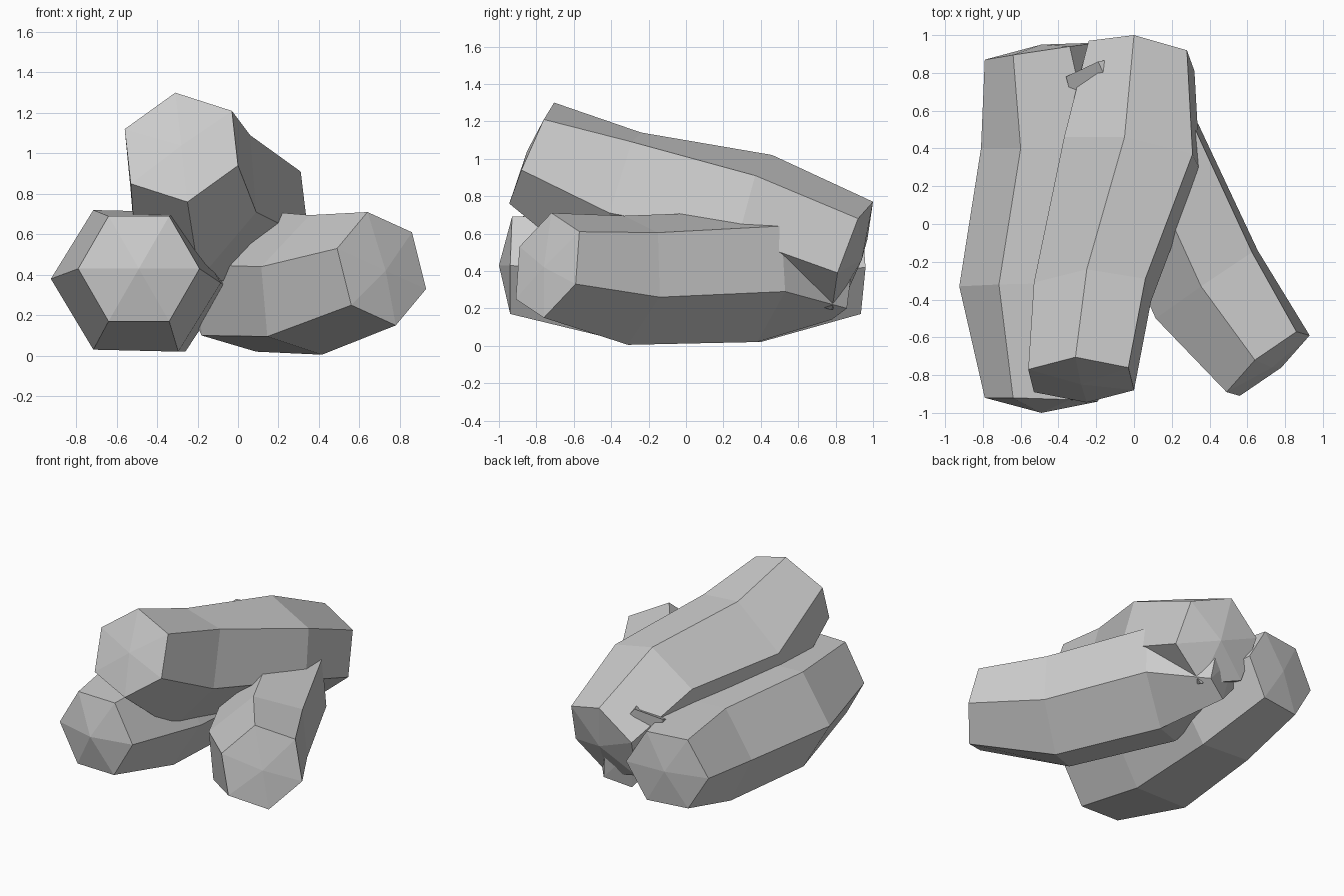
import bpy, bmesh
from mathutils import Vector as V

if "Cube" in bpy.data.objects:
    bpy.data.objects.remove(bpy.data.objects["Cube"])


def log(name, rings, front_tip, back_tip):
    """Six-sided log lofted through rings (centre, corner 0, corner 1), with slightly domed ends."""
    bm = bmesh.new()
    loops = []
    for centre, a, b in rings:
        c, a, b = V(centre), V(a), V(b)
        spokes = [a, b, b - a, -a, -b, a - b]
        loops.append([bm.verts.new(c + s) for s in spokes])
    for lo, hi in zip(loops, loops[1:]):
        for i in range(6):
            j = (i + 1) % 6
            bm.faces.new((lo[i], lo[j], hi[j], hi[i]))
    for tip, loop in ((front_tip, loops[0]), (back_tip, loops[-1])):
        t = bm.verts.new(tip)
        for i in range(6):
            bm.faces.new((loop[i], loop[(i + 1) % 6], t))
    bmesh.ops.recalc_face_normals(bm, faces=bm.faces)
    me = bpy.data.meshes.new(name)
    bm.to_mesh(me)
    bm.free()
    bpy.context.collection.objects.link(bpy.data.objects.new(name, me))


# Left log lying along y
log("left_log", [
    ((-.49, -.93, .43), (-.30, .01, 0), (-.15, .01, .26)),
    ((-.505, -.32, .37), (-.42, -.01, .01), (-.21, 0, .35)),
    ((-.43, .40, .36), (-.38, 0, .02), (-.17, 0, .34)),
    ((-.49, .915, .42), (-.30, -.045, 0), (-.15, -.02, .25)),
], (-.49, -1.0, .43), (-.49, .95, .42))

# Upper log resting on the others, tilted down to the back
log("upper_log", [
    ((-.28, -.825, 1.03), (-.03, .12, .27), (.25, .065, .18)),
    ((-.22, -.36, .76), (-.03, .12, .38), (.28, .07, .33)),
    ((-.01, .37, .69), (-.04, .09, .33), (.32, 0, .22)),
    ((.04, .89, .48), (-.04, .11, .29), (.24, .03, .20)),
], (-.28, -.85, 1.04), (.04, .94, .46))

# Right log crossing diagonally underneath, its end just showing between the other two
log("right_log", [
    ((.71, -.74, .43), (-.07, .02, .28), (.15, .17, .18)),
    ((.385, -.32, .35), (-.03, -.01, .345), (.24, .17, .255)),
    ((.07, .36, .37), (-.02, -.02, .35), (.25, .15, .27)),
    ((-.15, .82, .45), (-.04, .04, .31), (.17, .08, .06)),
], (.73, -.76, .42), (-.16, .84, .45))
